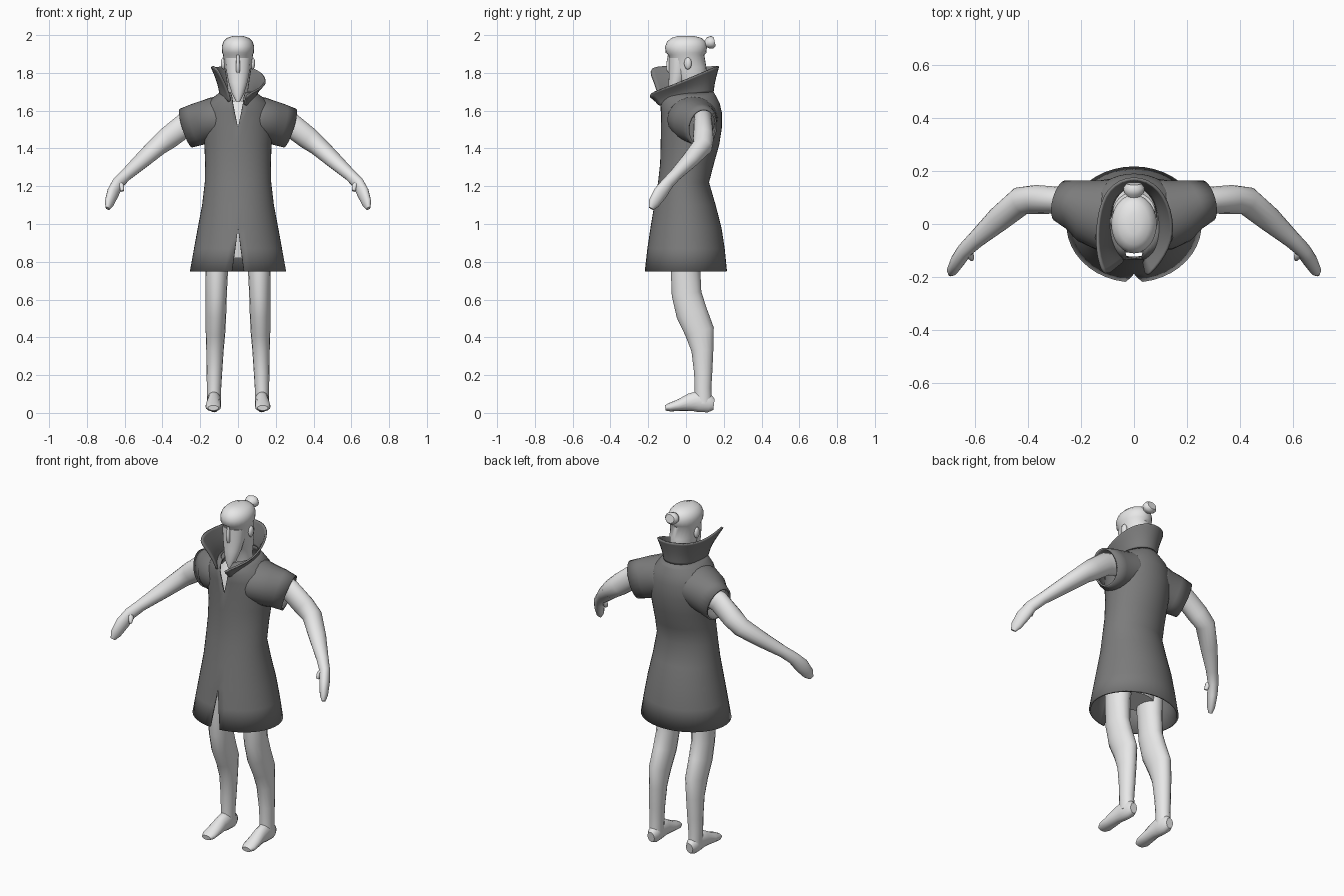
import bpy, math
from mathutils import Vector

def material(name, v):
    m = bpy.data.materials.new(name)
    m.diffuse_color = (v, v, v, 1)
    return m

SKIN = material("pale_grey", 0.8)
CLOTH = material("dark_grey", 0.2)

def make(name, verts, faces, mat, mirror=False, thick=0, sub=0, angle=50):
    me = bpy.data.meshes.new(name)
    me.from_pydata([tuple(v) for v in verts], [], faces)
    me.materials.append(mat)
    ob = bpy.data.objects.new(name, me)
    bpy.context.collection.objects.link(ob)
    bpy.ops.object.select_all(action='DESELECT')
    ob.select_set(True)
    bpy.context.view_layer.objects.active = ob
    # clean seams and make normals consistent
    bpy.ops.object.mode_set(mode='EDIT')
    bpy.ops.mesh.select_all(action='SELECT')
    bpy.ops.mesh.remove_doubles(threshold=0.0005)
    bpy.ops.mesh.normals_make_consistent(inside=False)
    bpy.ops.object.mode_set(mode='OBJECT')
    bpy.ops.object.shade_smooth_by_angle(angle=math.radians(angle))
    if sub:
        s = ob.modifiers.new("round", 'SUBSURF')
        s.levels = s.render_levels = sub
    if thick:
        s = ob.modifiers.new("thickness", 'SOLIDIFY')
        s.thickness, s.offset = thick, -1
    if mirror:
        ob.modifiers.new("mirror", 'MIRROR')
    return ob

def tube(name, pts, ref, mat=SKIN, n=16, caps=True, **kw):
    """Loft ellipses (x, y, z, side radius, up radius) along a path."""
    c = [Vector(p[:3]) for p in pts]
    verts, faces = [], []
    for i, p in enumerate(pts):
        t = (c[min(i + 1, len(c) - 1)] - c[max(i - 1, 0)]).normalized()
        side = t.cross(Vector(ref)).normalized()
        up = side.cross(t)
        for k in range(n):
            a = 2 * math.pi * k / n
            verts.append(c[i] + side * p[3] * math.cos(a) + up * p[4] * math.sin(a))
    for i in range(len(pts) - 1):
        for k in range(n):
            j = (k + 1) % n
            faces.append((i * n + k, i * n + j, (i + 1) * n + j, (i + 1) * n + k))
    if caps:
        faces += [tuple(range(n)), tuple(range((len(pts) - 1) * n, len(pts) * n))]
    return make(name, verts, faces, mat, **kw)

def stack(name, rings, **kw):
    """Loft horizontal ellipses (z, centre y, half width, half depth)."""
    n, verts, faces = 24, [], []
    for z, cy, rx, ry in rings:
        for k in range(n):
            a = 2 * math.pi * k / n
            verts.append((rx * math.sin(a), cy - ry * math.cos(a), z))
    for i in range(len(rings) - 1):
        for k in range(n):
            j = (k + 1) % n
            faces.append((i * n + k, i * n + j, (i + 1) * n + j, (i + 1) * n + k))
    faces += [tuple(range(n)), tuple(range((len(rings) - 1) * n, len(rings) * n))]
    return make(name, verts, faces, SKIN, **kw)

def ball(name, loc, scale, mirror=False):
    pts = []
    for i in range(9):
        a = math.pi * (0.02 + 0.96 * i / 8)
        s = math.sin(a)
        pts.append((loc[0], loc[1], loc[2] - scale[2] * math.cos(a), scale[0] * s, scale[1] * s))
    return tube(name, pts, (0, 1, 0), mirror=mirror)

X, Y, Z = (1, 0, 0), (0, 1, 0), (0, 0, 1)

# Coat body: rings open at the front for the hem slit and the neck opening
# (z, half width, front y, back y, front half gap)
coat = [(0.75, .255, -.22, .217, .032), (0.87, .233, -.205, .205, .015),
        (0.98, .213, -.188, .188, 0), (1.10, .190, -.168, .157, 0),
        (1.22, .176, -.148, .122, 0), (1.32, .174, -.137, .148, 0),
        (1.42, .178, -.134, .176, 0), (1.51, .188, -.133, .190, 0),
        (1.59, .185, -.134, .190, .018), (1.64, .165, -.138, .178, .028),
        (1.675, .125, -.130, .160, .033), (1.70, .092, -.110, .146, .04)]
n, verts, faces = 40, [], []
for z, rx, yf, yb, gap in coat:
    a0 = math.asin(gap / rx)
    for k in range(n + 1):
        a = a0 + (2 * math.pi - 2 * a0) * k / n
        verts.append((rx * math.sin(a), (yf + yb) / 2 - (yb - yf) / 2 * math.cos(a), z))
for i in range(len(coat) - 1):
    for k in range(n):
        q = i * (n + 1) + k
        faces.append((q, q + 1, q + n + 2, q + n + 1))
make("coat_body", verts, faces, CLOTH, thick=.01)

# Short wide sleeves
tube("coat_sleeve", [(.06, .035, 1.565, .135, .118), (.12, .035, 1.555, .135, .117),
                     (.17, .05, 1.54, .122, .115), (.22, .072, 1.526, .098, .112),
                     (.275, .087, 1.508, .08, .108)],
     Z, CLOTH, n=24, caps=False, mirror=True, thick=.01)

# Flared collar, standing on one side and folded low on the other
base = [(-.03, -.135, 1.63), (-.08, -.085, 1.68), (-.095, .02, 1.69), (-.07, .115, 1.70),
        (0, .147, 1.70), (.07, .115, 1.70), (.095, .02, 1.69), (.085, -.085, 1.67), (.03, -.135, 1.62)]
rim = [(-.11, -.20, 1.83), (-.138, -.10, 1.84), (-.133, .02, 1.825), (-.10, .135, 1.835),
       (0, .182, 1.84), (.10, .135, 1.825), (.145, .02, 1.775), (.138, -.09, 1.73), (.045, -.205, 1.69)]
m, verts, faces = len(base), [], []
for f, flare in ((0, 0), (.35, .2), (.7, .6), (1, 1)):
    for b, r in zip(base, rim):
        verts.append((b[0] + (r[0] - b[0]) * flare, b[1] + (r[1] - b[1]) * flare,
                      b[2] + (r[2] - b[2]) * f))
for i in range(3):
    for k in range(m - 1):
        faces.append((i * m + k, i * m + k + 1, (i + 1) * m + k + 1, (i + 1) * m + k))
make("coat_collar", verts, faces, CLOTH, thick=.01, sub=2, angle=80)

# Torso under the coat
stack("torso", [(.82, .0, .12, .09), (.95, .0, .15, .11), (1.2, -.01, .14, .10),
                (1.45, .015, .15, .115), (1.58, .03, .14, .12), (1.65, .04, .08, .08)])

# Neck and head with a heavy brow line
stack("head", [(1.60, .05, .055, .055), (1.70, .045, .052, .055), (1.77, .03, .062, .08),
               (1.83, .012, .072, .096), (1.895, .002, .079, .095), (1.907, 0, .084, .108),
               (1.94, .0, .086, .111), (1.965, .002, .078, .102), (1.985, .002, .058, .08),
               (1.996, .0, .025, .04)])
stack("beard", [(1.645, -.075, .008, .012), (1.69, -.067, .032, .028), (1.75, -.05, .05, .042),
                (1.81, -.04, .062, .05), (1.88, -.035, .068, .055)])
tube("nose", [(0, -.088, 1.895, .008, .008), (0, -.092, 1.85, .010, .012),
              (0, -.093, 1.82, .012, .012), (0, -.086, 1.80, .008, .006)], Y, n=8)
ball("ear", (.078, .01, 1.85), (.013, .02, .032), mirror=True)

# Hair bun
tube("hair_bun", [(0, .085, 1.945, .018, .016), (0, .105, 1.952, .022, .018),
                  (0, .118, 1.958, .038, .031), (0, .138, 1.962, .040, .034),
                  (0, .152, 1.965, .028, .024)], Z)

# Arms, hands and thumbs
tube("arm", [(.17, .09, 1.56, .048, .06), (.28, .09, 1.525, .05, .064),
             (.37, .092, 1.455, .055, .06), (.425, .088, 1.412, .054, .052),
             (.51, .018, 1.335, .047, .042), (.595, -.058, 1.258, .033, .032),
             (.637, -.098, 1.215, .029, .034), (.662, -.135, 1.165, .028, .040),
             (.682, -.17, 1.11, .022, .032), (.69, -.185, 1.082, .01, .015)], Z, mirror=True)
tube("thumb", [(.638, -.10, 1.225, .014, .014), (.618, -.12, 1.20, .016, .018),
               (.612, -.132, 1.175, .008, .01)], Z, n=8, mirror=True)

# Legs and bare feet
tube("leg", [(.105, .0, .98, .075, .085), (.113, -.002, .75, .06, .078),
             (.115, .003, .63, .056, .079), (.117, .03, .53, .055, .083),
             (.119, .072, .43, .052, .078), (.122, .087, .33, .046, .058),
             (.125, .091, .21, .041, .048), (.127, .09, .13, .038, .044),
             (.127, .092, .05, .036, .046)], Y, mirror=True)
tube("foot", [(.126, .148, .045, .022, .03), (.126, .125, .048, .034, .046),
              (.127, .07, .062, .036, .058), (.128, .02, .056, .036, .046),
              (.13, -.04, .04, .041, .03), (.131, -.085, .03, .04, .023),
              (.131, -.11, .026, .028, .014)], Z, mirror=True)
